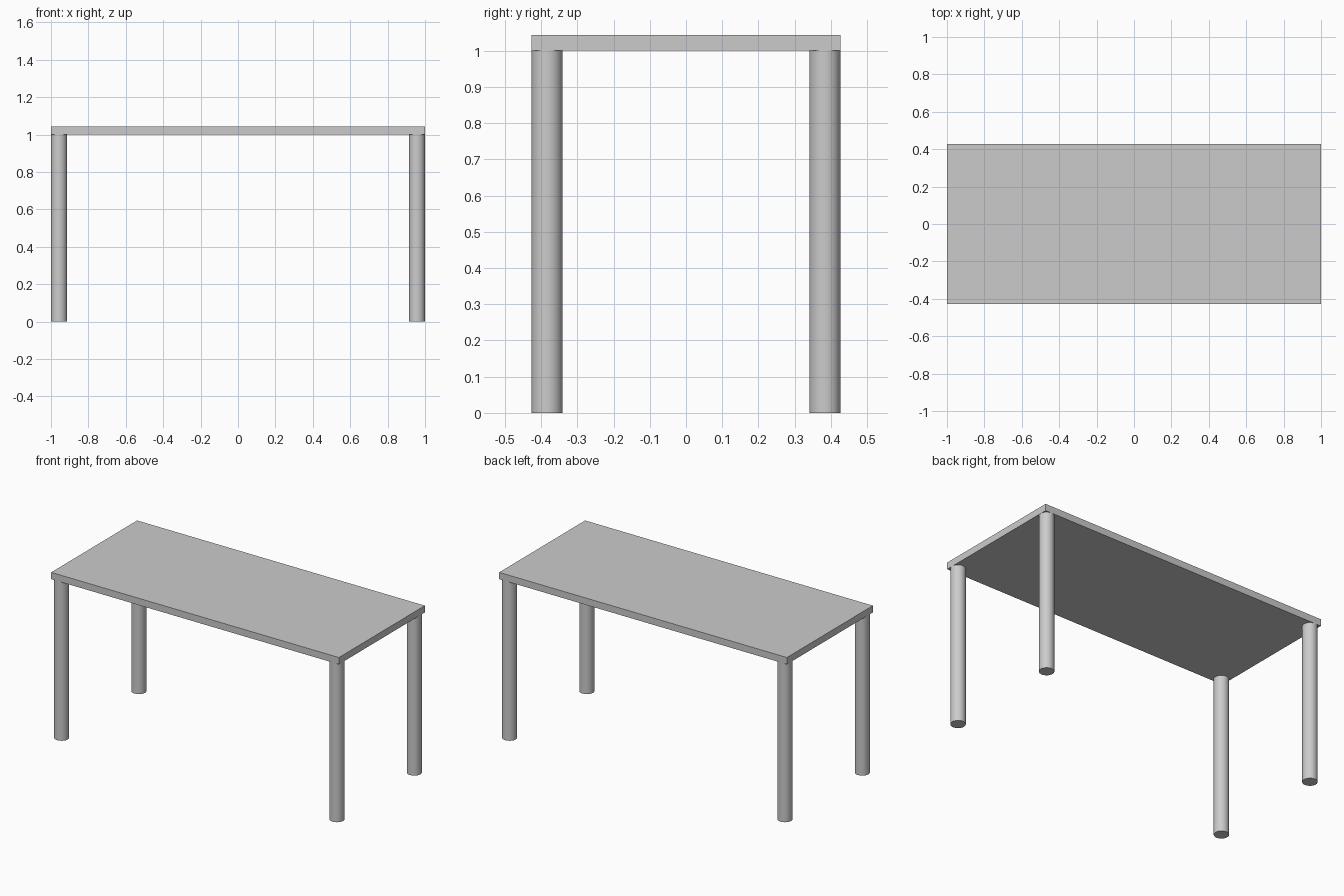
import bpy

if "Cube" in bpy.data.objects:
    bpy.data.objects.remove(bpy.data.objects["Cube"])

LENGTH, DEPTH = 2.0, 0.853
UNDERSIDE, TOP = 1.0, 1.043
RADIUS = 0.043

# Flat rectangular slab
bpy.ops.mesh.primitive_cube_add(size=1, location=(0, 0, (UNDERSIDE + TOP) / 2))
slab = bpy.context.object
slab.name = "tabletop"
slab.scale = (LENGTH, DEPTH, TOP - UNDERSIDE)
bpy.ops.object.transform_apply(location=False, rotation=False, scale=True)


# Round legs, flush with the slab edges at each corner
def add_leg(name, sx, sy):
    bpy.ops.mesh.primitive_cylinder_add(
        vertices=48, radius=RADIUS, depth=UNDERSIDE,
        location=(sx * (LENGTH / 2 - RADIUS), sy * (DEPTH / 2 - RADIUS), UNDERSIDE / 2))
    bpy.context.object.name = name
    bpy.ops.object.shade_smooth_by_angle()


for side, sx in (("left", -1), ("right", 1)):
    for end, sy in (("front", -1), ("back", 1)):
        add_leg(f"{end}_{side}_leg", sx, sy)
